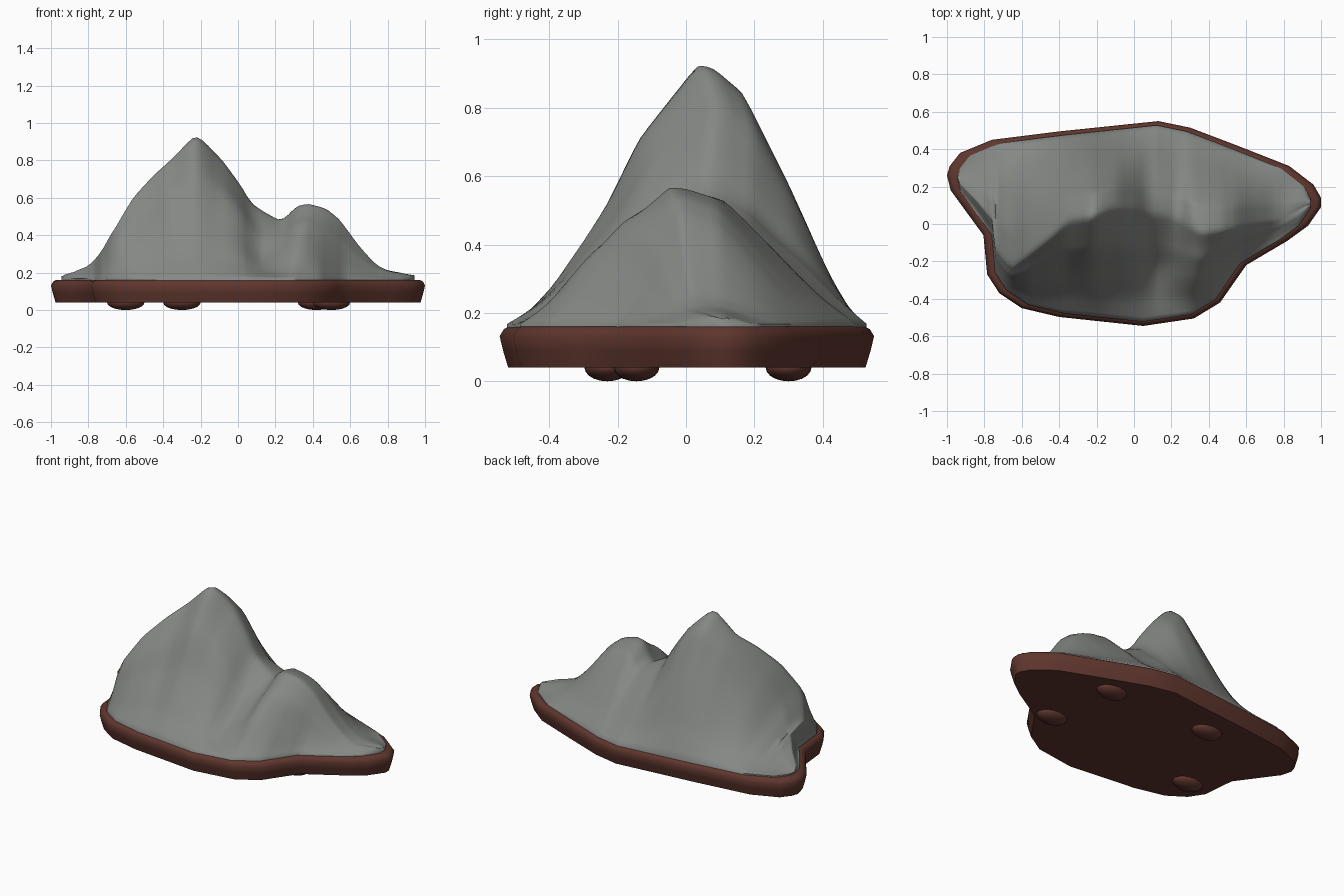
import bpy, bmesh, math
from mathutils import Vector, noise

if "Cube" in bpy.data.objects:
    bpy.data.objects.remove(bpy.data.objects["Cube"])


def material(name, col):
    m = bpy.data.materials.new(name)
    m.diffuse_color = (*col, 1)
    m.use_nodes = True
    m.node_tree.nodes["Principled BSDF"].inputs["Base Color"].default_value = m.diffuse_color
    return m


WOOD = material("dark wood", (0.115, 0.037, 0.027))
STONE = material("grey stone", (0.235, 0.245, 0.23))


def finish(bm, name, mat, angle):
    bmesh.ops.recalc_face_normals(bm, faces=bm.faces)
    me = bpy.data.meshes.new(name)
    bm.to_mesh(me)
    bm.free()
    ob = bpy.data.objects.new(name, me)
    bpy.context.collection.objects.link(ob)
    me.materials.append(mat)
    bpy.ops.object.select_all(action='DESELECT')
    ob.select_set(True)
    bpy.context.view_layer.objects.active = ob
    bpy.ops.object.shade_smooth_by_angle(angle=math.radians(angle))
    return ob


def lerp_table(tab, x):
    if x <= tab[0][0]:
        return tab[0][1]
    for (a, u), (b, v) in zip(tab, tab[1:]):
        if x <= b:
            return u + (v - u) * (x - a) / (b - a)
    return tab[-1][1]


# Plan outline: back edge and front edge, both left to right
BACK = [(-1, .26), (-.985, .31), (-.93, .38), (-.76, .45), (-.4, .495), (.13, .55), (.3, .515),
        (.55, .42), (.83, .31), (.96, .21), (1, .14)]
FRONT = [(-1, .26), (-.98, .18), (-.9, .07), (-.805, -.06), (-.785, -.27), (-.72, -.37),
         (-.6, -.45), (-.4, -.497), (.05, -.545), (.32, -.505), (.46, -.42), (.53, -.32),
         (.6, -.22), (.82, -.09), (.93, -.01), (1, .09)]
outline = [Vector(p) for p in FRONT + BACK[:0:-1]]


def inset(pts, d):
    out = []
    for i, p in enumerate(pts):
        a = (p - pts[i - 1]).normalized()
        b = (pts[(i + 1) % len(pts)] - p).normalized()
        n = Vector((-a.y - b.y, a.x + b.x)).normalized()
        out.append(p + n * d)
    return out


# Wooden base: outline swept through a rounded rim profile
bm = bmesh.new()
rings = [[bm.verts.new((p.x, p.y, z)) for p in inset(outline, d)]
         for d, z in [(.025, .04), (.01, .09), (0, .132), (.012, .152), (.026, .16)]]
n = len(outline)
for r, s in zip(rings, rings[1:]):
    for i in range(n):
        bm.faces.new((r[i], r[(i + 1) % n], s[(i + 1) % n], s[i]))
bm.faces.new(rings[0])
bm.faces.new(rings[-1])
finish(bm, "wooden_base", WOOD, 50)

# Four flattened feet
for k, (x, y) in enumerate([(-.6, -.23), (-.3, .3), (.42, .3), (.5, -.145)]):
    bm = bmesh.new()
    bmesh.ops.create_uvsphere(bm, u_segments=20, v_segments=10, radius=1)
    for v in bm.verts:
        v.co = (x + v.co.x * .1, y + v.co.y * .067, .04 + v.co.z * .04)
    finish(bm, f"foot_{k + 1}", WOOD, 60)

# Rock: cross-sections lofted along a crest line
CREST_Z = [(-.945, .18), (-.8, .235), (-.74, .3), (-.56, .605), (-.45, .725), (-.36, .805),
           (-.23, .94), (-.18, .905), (-.08, .8), (0, .69), (.08, .565), (.17, .51), (.23, .475),
           (.32, .56), (.38, .57), (.47, .545), (.54, .49), (.65, .34), (.74, .24),
           (.8, .21), (.945, .18)]
CREST_Y = [(-.945, .23), (-.82, .1), (-.76, .0), (-.74, -.17), (-.65, -.23), (-.56, -.16),
           (-.45, -.07), (-.36, .01), (-.23, .035), (-.1, .08), (0, .07), (.2, .04),
           (.36, -.05), (.5, -.03), (.65, .0), (.8, .03), (.945, .11)]
FALL_FRONT = [(0, 1), (.33, .72), (.5, .48), (.65, .31), (.8, .15), (1, .0)]
FALL_BACK = [(0, 1), (.1, .985), (.28, .9), (.55, .56), (.8, .22), (1, .0)]
SX, SY = .945, .96


def bump(x, y, cx, cy, rx, ry):
    return math.exp(-((x - cx) / rx) ** 2 - ((y - cy) / ry) ** 2)


def rock_point(x, t):
    yf = lerp_table(FRONT, x / SX) * SY
    yb = lerp_table(BACK, x / SX) * SY
    w = .18 * (yb - yf)
    yc = min(max(lerp_table(CREST_Y, x), yf + w), yb - w)
    a = abs(t)
    fall = lerp_table(FALL_BACK if t > 0 else FALL_FRONT, a)
    y = yc + ((yb - yc) if t > 0 else (yf - yc)) * a
    z = .168 + (lerp_table(CREST_Z, x) - .168) * fall
    # gullies and knobs, fading out at the crest and the rim
    m = 4 * a * (1 - a)
    z += m * (-.05 * bump(x, y, .12, -.2, .08, .25) + .04 * bump(x, y, .33, -.3, .1, .15)
              - .03 * bump(x, y, .02, .2, .09, .12)
              + .02 * noise.noise(Vector((x * 4, y * 4, 1.7))))
    return Vector((x, y, max(z, .168)))


# even columns, snapped to the outline corners so the rim matches the base
corners = [p[0] * SX for p in FRONT + BACK if abs(p[0]) < .99]
xs = [-.944 + 1.888 * i / 70 for i in range(71)]
xs = sorted(corners + [x for x in xs if all(abs(x - c) > .012 for c in corners)])
xs = [x for i, x in enumerate(xs) if i == 0 or x - xs[i - 1] > .004]
ROWS = 44
bm = bmesh.new()
cols = []
for x in xs:
    pts = [rock_point(x, -1 + 2 * j / ROWS) for j in range(ROWS + 1)]
    lo, hi = pts[0].copy(), pts[-1].copy()
    lo.z = hi.z = .14
    cols.append([bm.verts.new(p) for p in [lo] + pts + [hi]])
for c, d in zip(cols, cols[1:]):
    for j in range(len(c) - 1):
        bm.faces.new((c[j], d[j], d[j + 1], c[j + 1]))
bm.faces.new(cols[0])
bm.faces.new(cols[-1])
# soften the crest and creases a little
bmesh.ops.smooth_vert(bm, verts=[v for c in cols[1:-1] for v in c[3:-3]], factor=.5,
                      use_axis_x=False, use_axis_y=False, use_axis_z=True)
finish(bm, "mountain_rock", STONE, 70)
